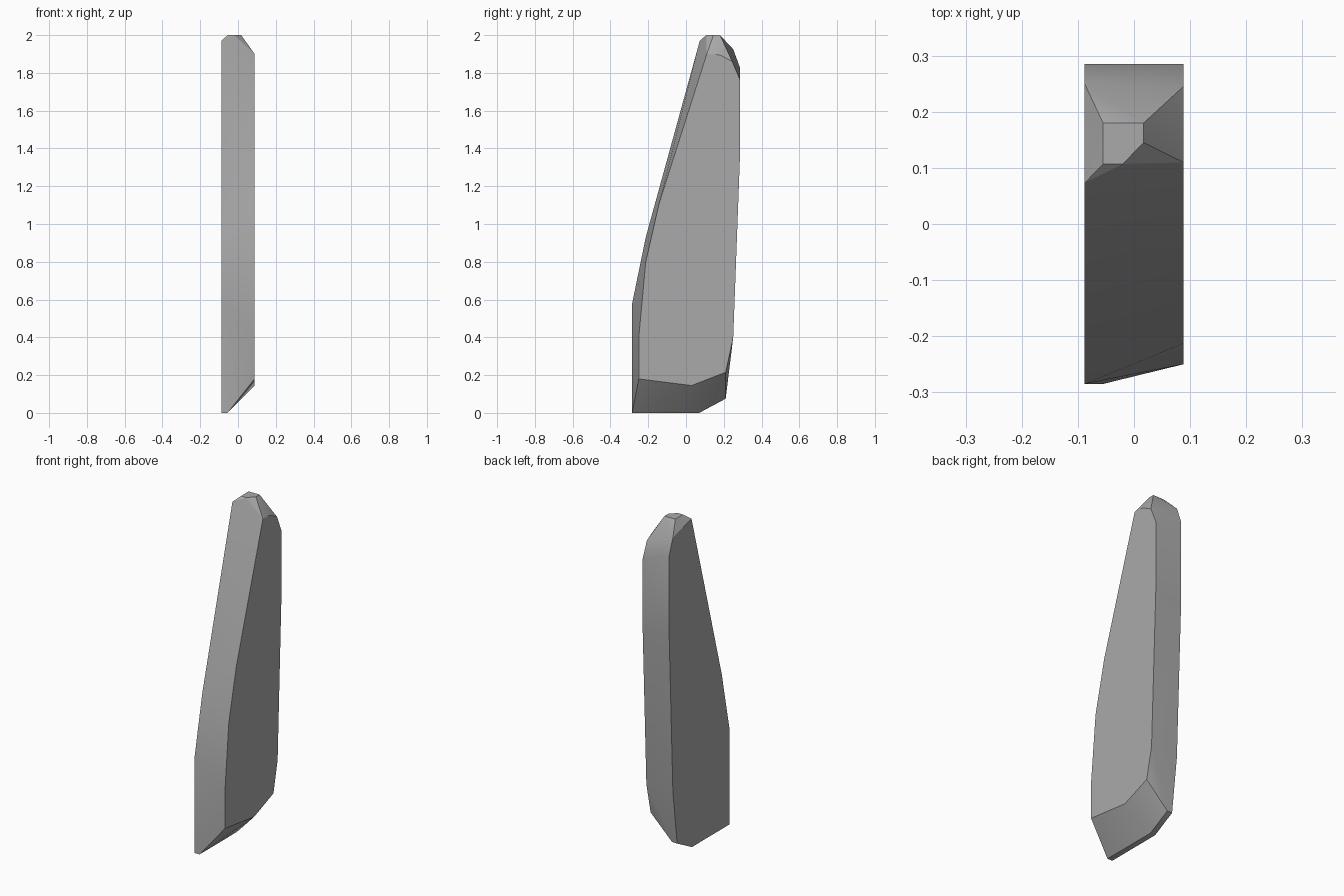
import bpy
import bmesh
import math

if "Cube" in bpy.data.objects:
    bpy.data.objects.remove(bpy.data.objects["Cube"])

HALF = 0.088

# (y, z) outlines of the two flat sides
right_side = [(-0.285, 0), (-0.285, 0.58), (-0.213, 0.93), (0.073, 1.97), (0.25, 1.925),
              (0.285, 1.83), (0.285, 1.34), (0.25, 0.4), (0.21, 0.075), (0.07, 0)]
left_side = [(-0.25, 0.18), (-0.25, 0.4), (-0.213, 0.8), (-0.142, 1.11), (0.11, 1.9),
             (0.18, 1.895), (0.245, 1.86), (0.285, 1.765), (0.285, 1.34), (0.25, 0.4),
             (0.21, 0.215), (0.03, 0.145)]
# (x, y) outline of the small flat top, and the inner edge of the narrow foot
top_cap = [(-0.055, 0.107), (-0.02, 0.107), (0.017, 0.145), (0.017, 0.18), (-0.055, 0.18)]
foot_edge = [(-0.285, 0), (0.07, 0), (0.21, 0.075)]

points = [(-HALF, y, z) for y, z in right_side]
points += [(HALF, y, z) for y, z in left_side]
points += [(x, y, 2) for x, y in top_cap]
points += [(-0.055, y, z) for y, z in foot_edge]

# Chipped stone slab: skin stretched around the outlines
bm = bmesh.new()
for p in points:
    bm.verts.new(p)
hull = bmesh.ops.convex_hull(bm, input=bm.verts)
loose = {g for g in hull["geom_interior"] + hull["geom_unused"]
         if isinstance(g, bmesh.types.BMVert)}
bmesh.ops.delete(bm, geom=list(loose), context="VERTS")
bmesh.ops.dissolve_limit(bm, angle_limit=math.radians(1), verts=bm.verts, edges=bm.edges)
bmesh.ops.recalc_face_normals(bm, faces=bm.faces)
mesh = bpy.data.meshes.new("stone_slab")
bm.to_mesh(mesh)
bm.free()

slab = bpy.data.objects.new("stone_slab", mesh)
bpy.context.collection.objects.link(slab)

# Plain grey stone
stone = bpy.data.materials.new("grey_stone")
stone.use_nodes = True
grey = (0.4, 0.4, 0.4, 1)
stone.diffuse_color = grey
stone.node_tree.nodes["Principled BSDF"].inputs["Base Color"].default_value = grey
mesh.materials.append(stone)

# Soft shading across shallow bends, crisp chipped edges
bpy.ops.object.select_all(action="DESELECT")
slab.select_set(True)
bpy.context.view_layer.objects.active = slab
bpy.ops.object.shade_smooth_by_angle(angle=math.radians(30))
